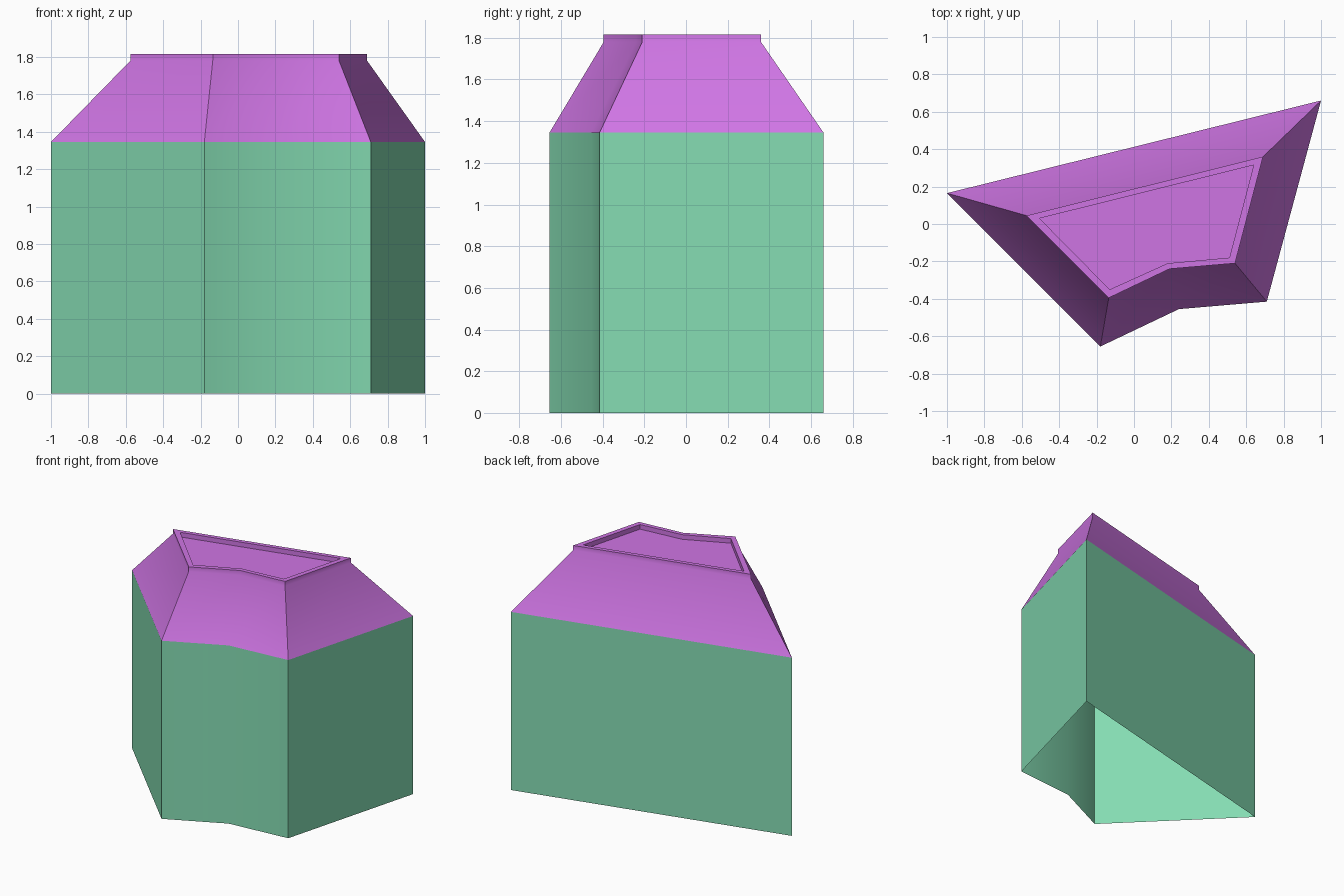
import bpy
import math

cube = bpy.data.objects.get("Cube")
if cube:
    bpy.data.objects.remove(cube, do_unlink=True)


def material(name, rgb):
    mat = bpy.data.materials.new(name)
    mat.use_nodes = True
    colour = (*rgb, 1)
    mat.diffuse_color = colour
    mat.node_tree.nodes["Principled BSDF"].inputs["Base Color"].default_value = colour
    return mat


def loft(name, rings, mat, cap):
    """Join (outline, height) rings with walls; optionally close the last ring."""
    n = len(rings[0][0])
    verts = [(x, y, z) for outline, z in rings for x, y in outline]
    faces = [(r * n + i, r * n + (i + 1) % n, (r + 1) * n + (i + 1) % n, (r + 1) * n + i)
             for r in range(len(rings) - 1) for i in range(n)]
    if cap:
        faces.append(tuple(range(len(verts) - n, len(verts))))
    mesh = bpy.data.meshes.new(name)
    mesh.from_pydata(verts, [], faces)
    mesh.materials.append(mat)
    obj = bpy.data.objects.new(name, mesh)
    bpy.context.collection.objects.link(obj)
    bpy.ops.object.select_all(action='DESELECT')
    obj.select_set(True)
    bpy.context.view_layer.objects.active = obj
    bpy.ops.object.shade_smooth_by_angle(angle=math.radians(30))
    return obj


green = material("mint green", (0.231, 0.708, 0.445))
purple = material("orchid purple", (0.624, 0.178, 0.775))

# Five-cornered plans, counter-clockwise from the right back corner
wall_plan = [(-1, 0.165), (-0.18, -0.655), (0.24, -0.455), (0.71, -0.415), (1, 0.66)]
rim_plan = [(-0.575, 0.045), (-0.135, -0.395), (0.19, -0.24), (0.54, -0.21), (0.69, 0.36)]
inner_plan = [(-0.505, 0.03), (-0.13, -0.35), (0.18, -0.21), (0.51, -0.18), (0.64, 0.315)]

eaves, rim_base, rim_top = 1.345, 1.78, 1.815

# Walls, open underneath
loft("walls", [(wall_plan, 0), (wall_plan, eaves)], green, False)

# Sloping roof with a raised rim around a sunken flat top
loft("roof", [(wall_plan, eaves), (rim_plan, rim_base), (rim_plan, rim_top),
              (inner_plan, rim_top), (inner_plan, rim_base)], purple, True)
